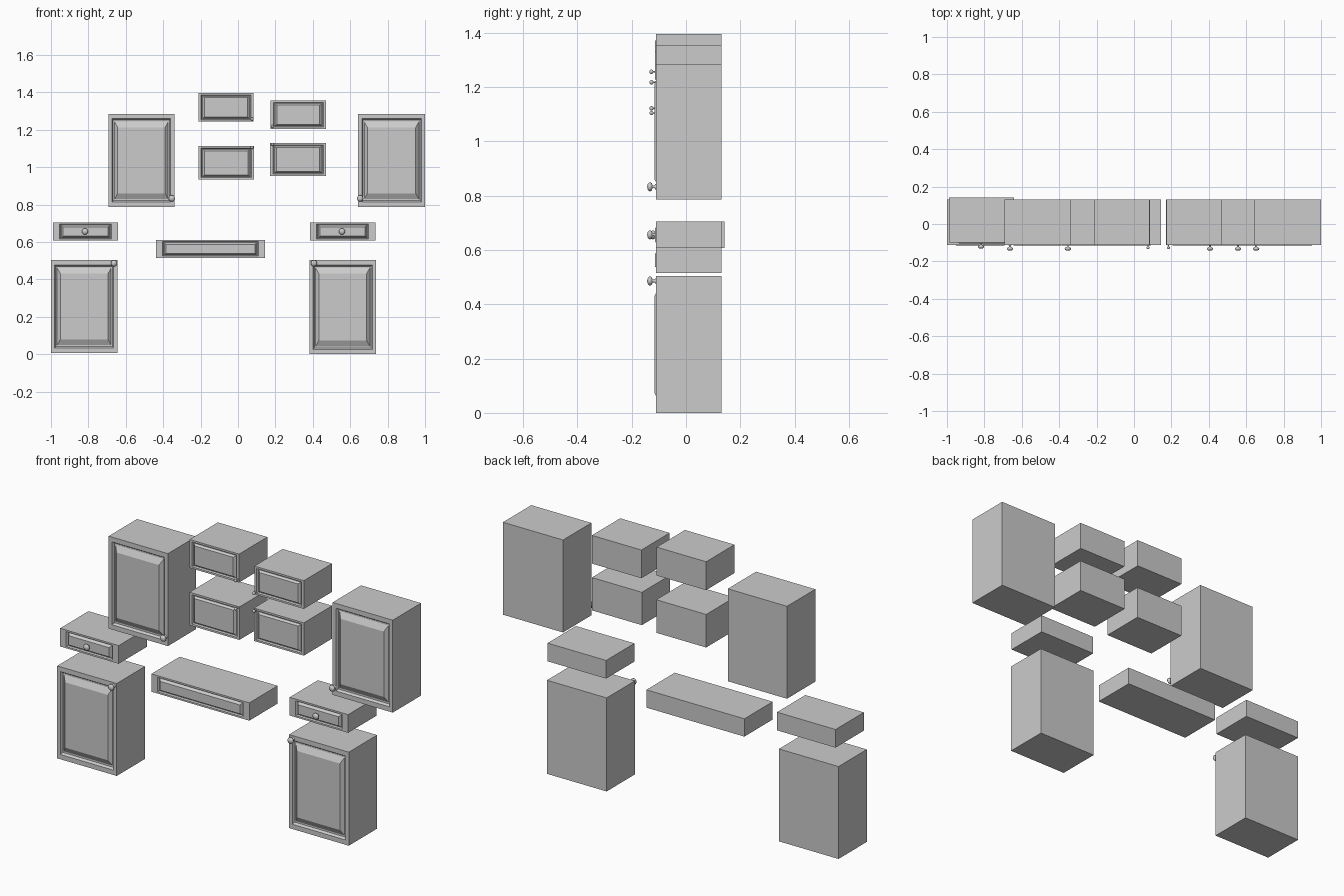
import bpy, bmesh, math

if "Cube" in bpy.data.objects:
    bpy.data.objects.remove(bpy.data.objects["Cube"])

FRONT, BACK = -0.111, 0.130

# Panel steps: (x inset, z inset, depth behind the front plane)
DOOR = [(0.020, 0.026, 0.0), (0.026, 0.034, 0.012), (0.033, 0.042, 0.012), (0.050, 0.073, -0.005)]
SMALL = [(0.014, 0.010, 0.0), (0.018, 0.014, 0.008), (0.022, 0.017, 0.008), (0.033, 0.025, -0.003)]
DRAWER = [(0.036, 0.009, 0.0), (0.042, 0.012, 0.010), (0.045, 0.015, 0.010), (0.054, 0.024, -0.004)]


def finish(bm, name):
    bmesh.ops.recalc_face_normals(bm, faces=bm.faces)
    mesh = bpy.data.meshes.new(name)
    bm.to_mesh(mesh)
    bm.free()
    ob = bpy.data.objects.new(name, mesh)
    bpy.context.collection.objects.link(ob)
    return ob


def unit(name, x0, x1, z0, z1, steps, dy=0.0):
    """Cabinet block whose front is a raised panel inside a groove."""
    bm = bmesh.new()
    rings = [(0, 0, BACK - FRONT), (0, 0, 0)] + steps
    loops = []
    for ix, iz, d in rings:
        y = FRONT + d + dy
        loops.append([bm.verts.new(p) for p in (
            (x0 + ix, y, z0 + iz), (x1 - ix, y, z0 + iz),
            (x1 - ix, y, z1 - iz), (x0 + ix, y, z1 - iz))])
    for a, b in zip(loops, loops[1:]):
        for i in range(4):
            j = (i + 1) % 4
            bm.faces.new((a[i], a[j], b[j], b[i]))
    bm.faces.new(loops[0])
    bm.faces.new(loops[-1])
    finish(bm, name)


def knob(name, x, z, s=1.0, dy=0.0, n=20):
    """Turned knob: base flange, thin stem and rounded head."""
    prof = [(0.010, 0.004), (0.010, -0.002), (0.005, -0.005), (0.005, -0.012),
            (0.013, -0.015), (0.017, -0.020), (0.016, -0.025), (0.010, -0.030)]
    stretch = 1.0 if s == 1 else 0.75
    bm = bmesh.new()
    loops = [[bm.verts.new((x + s * r * math.cos(2 * math.pi * i / n),
                            FRONT + dy + stretch * y,
                            z + s * r * math.sin(2 * math.pi * i / n)))
              for i in range(n)] for r, y in prof]
    for a, b in zip(loops, loops[1:]):
        for i in range(n):
            j = (i + 1) % n
            bm.faces.new((a[i], a[j], b[j], b[i])).smooth = True
    tip = bm.verts.new((x, FRONT + dy - stretch * 0.032, z))
    for i in range(n):
        bm.faces.new((loops[-1][i], loops[-1][(i + 1) % n], tip)).smooth = True
    bm.faces.new(loops[0])
    finish(bm, name)


# Name, x range, z range, panel style, knob (x, z, scale), y offset
PARTS = [
    # tall wall cabinets
    ("wall_cabinet_left", -0.693, -0.340, 0.787, 1.285, DOOR, (-0.354, 0.833, 1), 0),
    ("wall_cabinet_right", 0.642, 1.0, 0.787, 1.285, DOOR, (0.653, 0.833, 1), 0),
    # base cabinets
    ("base_cabinet_left", -1.0, -0.645, 0.006, 0.504, DOOR, (-0.663, 0.486, 1), 0),
    ("base_cabinet_right", 0.382, 0.738, 0.0, 0.504, DOOR, (0.406, 0.486, 1), 0),
    # small overhead cabinets
    ("small_cabinet_top_left", -0.211, 0.084, 1.243, 1.396, SMALL, (0.075, 1.257, 0.48), 0),
    ("small_cabinet_top_right", 0.175, 0.470, 1.204, 1.356, SMALL, (0.184, 1.218, 0.48), 0),
    ("small_cabinet_low_left", -0.211, 0.086, 0.934, 1.112, SMALL, (0.075, 1.105, 0.48), 0),
    ("small_cabinet_low_right", 0.172, 0.470, 0.952, 1.129, SMALL, (0.184, 1.122, 0.48), 0),
    # drawers
    ("drawer_left", -0.990, -0.641, 0.607, 0.705, DRAWER, (-0.818, 0.656, 1), 0.011),
    ("drawer_right", 0.385, 0.734, 0.607, 0.705, DRAWER, (0.556, 0.656, 1), 0),
    ("drawer_wide", -0.439, 0.145, 0.515, 0.611, DRAWER, None, 0),
]

for name, x0, x1, z0, z1, steps, k, dy in PARTS:
    unit(name, x0, x1, z0, z1, steps, dy)
    if k:
        knob(name + "_knob", *k, dy=dy)
